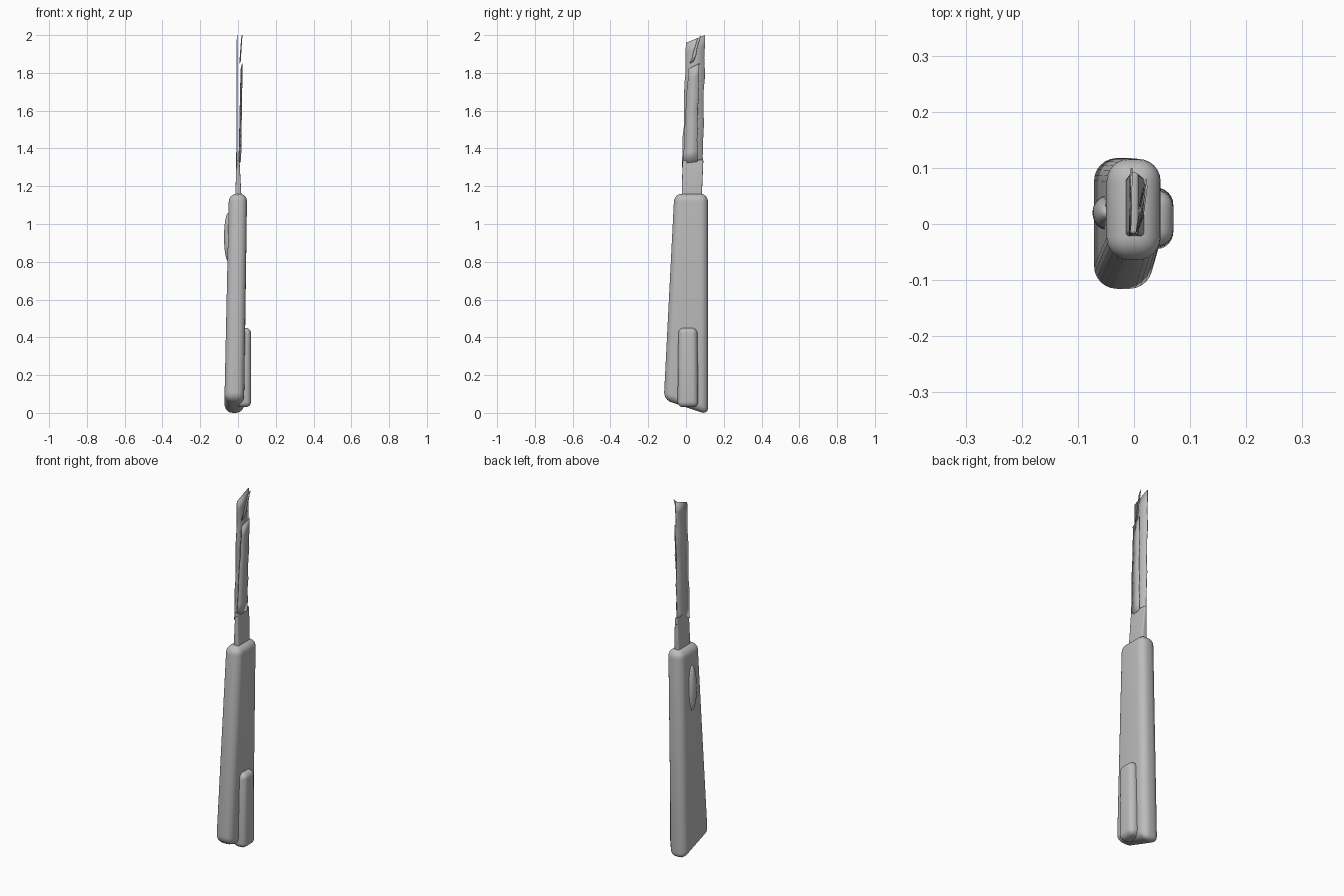
import bpy, bmesh, math, random
from mathutils import Vector

if "Cube" in bpy.data.objects:
    bpy.data.objects.remove(bpy.data.objects["Cube"])

random.seed(4)

grey = bpy.data.materials.new("plain grey")
grey.use_nodes = True
colour = (0.5, 0.5, 0.5, 1)
grey.diffuse_color = colour
grey.node_tree.nodes["Principled BSDF"].inputs["Base Color"].default_value = colour


def finish(name, bm):
    """Turn the bmesh into a grey object with smooth shading."""
    bmesh.ops.recalc_face_normals(bm, faces=bm.faces)
    mesh = bpy.data.meshes.new(name)
    bm.to_mesh(mesh)
    bm.free()
    mesh.materials.append(grey)
    obj = bpy.data.objects.new(name, mesh)
    bpy.context.collection.objects.link(obj)
    bpy.ops.object.select_all(action='DESELECT')
    obj.select_set(True)
    bpy.context.view_layer.objects.active = obj
    bpy.ops.object.shade_smooth_by_angle(angle=math.radians(50))
    return obj


def rounded_block(name, foot, head, foot_size, head_size, rounding, foot_slant=0):
    """Tapered box between two centres; the slant lowers the back of its foot."""
    bm = bmesh.new()
    bmesh.ops.create_cube(bm, size=2)
    for vert in bm.verts:
        side, depth, height = vert.co
        centre, size = (head, head_size) if height > 0 else (foot, foot_size)
        drop = foot_slant * depth if height < 0 else 0
        vert.co = Vector(centre) + Vector((side * size[0] / 2, depth * size[1] / 2, -drop))
    bmesh.ops.bevel(bm, geom=bm.edges[:], offset=rounding, segments=6,
                    profile=0.5, affect='EDGES', clamp_overlap=True)
    return finish(name, bm)


def worn_sheet(name, front_edge, back_edge, steps, wear):
    """Thin strip between two straight edges, with slightly ragged outlines."""
    bm = bmesh.new()
    rows = []
    for step in range(steps + 1):
        row = []
        for start, end in (front_edge, back_edge):
            point = Vector(start).lerp(Vector(end), step / steps)
            if 0 < step < steps:
                point.y += random.uniform(-wear, wear)
            row.append(bm.verts.new(point))
        rows.append(row)
    for (a, b), (c, d) in zip(rows, rows[1:]):
        bm.faces.new((a, b, d, c))
    obj = finish(name, bm)
    solid = obj.modifiers.new("thickness", 'SOLIDIFY')
    solid.thickness = 0.003
    solid.offset = 0


# Tapered handle with a slanted foot and round shoulders
rounded_block("handle", foot=(-0.02, 0, 0.03), head=(0, 0.027, 1.16),
              foot_size=(0.104, 0.235), head_size=(0.096, 0.178),
              rounding=0.04, foot_slant=0.04)

# Raised clip low on the left face
rounded_block("side_clip", foot=(0.03, 0.01, 0.03), head=(0.03, 0.01, 0.45),
              foot_size=(0.08, 0.11), head_size=(0.08, 0.1), rounding=0.03)

# Thumb ridge high on the right face
ridge = bmesh.new()
bmesh.ops.create_uvsphere(ridge, u_segments=24, v_segments=16, radius=1)
bmesh.ops.scale(ridge, vec=(0.024, 0.03, 0.13), verts=ridge.verts)
bmesh.ops.translate(ridge, vec=(-0.05, 0.02, 0.93), verts=ridge.verts)
finish("thumb_ridge", ridge)

# Flat neck between handle and blade
rounded_block("neck", foot=(0.002, 0.03, 1.13), head=(0, 0.037, 1.34),
              foot_size=(0.034, 0.106), head_size=(0.016, 0.11), rounding=0.007)

# Blade: a full sheet, a shorter splayed sheet, and a torn flap at the tip
worn_sheet("blade_main", ((-0.008, -0.02, 1.3), (-0.006, 0, 1.96)),
           ((-0.005, 0.09, 1.3), (-0.004, 0.1, 2)), steps=12, wear=0.003)
worn_sheet("blade_side", ((0.004, -0.018, 1.32), (0.015, 0.01, 1.82)),
           ((0.015, 0.06, 1.33), (0.023, 0.07, 1.85)), steps=9, wear=0.004)
worn_sheet("tip_flap", ((0.008, 0.02, 1.85), (0.018, 0.06, 1.98)),
           ((0.013, 0.04, 1.86), (0.022, 0.08, 2)), steps=4, wear=0.005)
